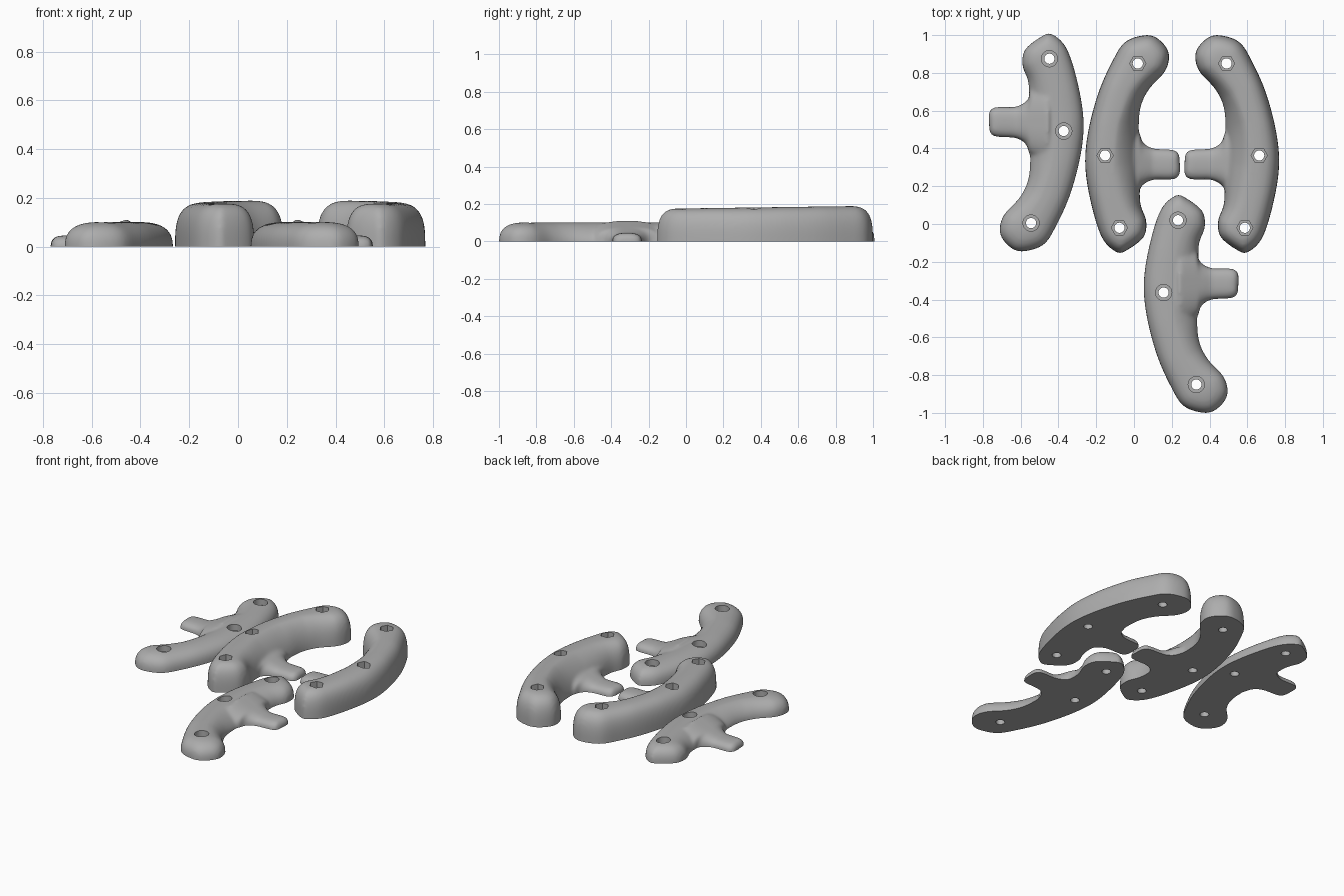
import bpy, bmesh, math
from mathutils import Vector, Matrix

cube = bpy.data.objects.get("Cube")
if cube:
    bpy.data.objects.remove(cube)

# Single matte grey
grey = bpy.data.materials.new("matte_grey")
grey.use_nodes = True
GREY = (0.42, 0.42, 0.42, 1)
grey.diffuse_color = GREY
grey.node_tree.nodes["Principled BSDF"].inputs["Base Color"].default_value = GREY

# Plan of the curved grip, its crest line, the side tab and the bolt holes
GRIP = [(.07, 1), (.14, .97), (.185, .9), (.165, .81), (.08, .715), (.035, .62),
        (.025, .5), (.03, .35), (.03, .2), (.035, .1), (.065, .015), (.05, -.07),
        (-.04, -.14), (-.09, -.15), (-.165, -.08), (-.22, .08), (-.257, .29),
        (-.245, .475), (-.19, .69), (-.115, .86), (-.045, .965)]
CREST = [(.04, .86), (-.05, .7), (-.1, .52), (-.115, .33), (-.1, .15), (-.06, -.03)]
TAB = [(-.08, .5), (.02, .49), (.045, .435), (.1, .4), (.22, .388), (.242, .33),
       (.228, .243), (.1, .234), (.035, .195), (.02, .14), (-.08, .13)]
TAB_CREST = [(-.06, .315), (.19, .315)]
HOLES = [(.02, .85), (-.153, .363), (-.077, -.02)]


def smooth_loop(points, steps=5):
    """Closed Catmull-Rom curve through the points."""
    pts = [Vector(p) for p in points]
    out = []
    for i in range(len(pts)):
        a, b, c, d = (pts[(i + k) % len(pts)] for k in (-1, 0, 1, 2))
        for s in range(steps):
            t = s / steps
            out.append(b + (c - a) * t / 2 + (2 * a - 5 * b + 4 * c - d) * t ** 2 / 2
                       + (3 * b - a - 3 * c + d) * t ** 3 / 2)
    return out


def nearest(p, line):
    """Closest point to p on a polyline."""
    best = None
    for a, b in zip(line, line[1:]):
        a, b = Vector(a), Vector(b)
        t = max(0, min(1, (p - a).dot(b - a) / (b - a).length_squared))
        q = a.lerp(b, t)
        if best is None or (p - q).length < (p - best).length:
            best = q
    return best


def dome(bm, outline, crest, height, power, levels=14):
    """Rounded mound rising from the outline to the crest line."""
    loop = smooth_loop(outline)
    feet = [nearest(p, crest) for p in loop]
    rings = [[bm.verts.new((p.x, p.y, -.06)) for p in loop]]
    for k in range(levels):
        a = math.pi / 2 * k / levels
        ring = []
        for p, f in zip(loop, feet):
            n = power(p)
            q = f.lerp(p, math.cos(a) ** (2 / n))
            ring.append(bm.verts.new((q.x, q.y, height(q) * math.sin(a) ** (2 / n))))
        rings.append(ring)
    for lo, hi in zip(rings, rings[1:]):
        for i in range(len(loop)):
            j = (i + 1) % len(loop)
            bm.faces.new((lo[i], lo[j], hi[j], hi[i]))
    bm.faces.new(rings[0][::-1])
    bm.faces.new(rings[-1])


def apply(obj, kind, **settings):
    mod = obj.modifiers.new(kind.lower(), kind)
    for key, value in settings.items():
        setattr(mod, key, value)
    bpy.context.view_layer.objects.active = obj
    bpy.ops.object.modifier_apply(modifier=mod.name)


def new_object(name, bm):
    mesh = bpy.data.meshes.new(name)
    bm.to_mesh(mesh)
    bm.free()
    obj = bpy.data.objects.new(name, mesh)
    bpy.context.collection.objects.link(obj)
    return obj


def drill(obj, sides, radius, bottom, top):
    """Cut a vertical prism at every hole position."""
    bm = bmesh.new()
    for x, y in HOLES:
        place = Matrix.Translation((x, y, (bottom + top) / 2)) @ Matrix.Rotation(math.pi / 2, 4, 'Z')
        bmesh.ops.create_cone(bm, cap_ends=True, segments=sides, radius1=radius,
                              radius2=radius, depth=top - bottom, matrix=place)
    cutter = new_object("hole_cutter", bm)
    cutter.hide_render = True
    apply(obj, 'BOOLEAN', operation='DIFFERENCE', solver='EXACT', object=cutter)
    bpy.data.objects.remove(cutter)


def make_half(name, height, outer_power, inner_power, recess_sides, recess_floor):
    """Grip and tab blended together, cut flat below, then drilled."""
    def power(p):
        inner = p.x > -.08 and .02 < p.y < .8
        blend = math.sin(math.pi * (p.y - .02) / .78) ** .6 if inner else 0
        return outer_power + (inner_power - outer_power) * blend

    bm = bmesh.new()
    dome(bm, GRIP, CREST, height, power)
    dome(bm, TAB, TAB_CREST, lambda q: .046 + .4 * max(0, .1 - q.x), lambda p: 2.6)
    bmesh.ops.remove_doubles(bm, verts=bm.verts, dist=.0005)
    bmesh.ops.recalc_face_normals(bm, faces=bm.faces)
    obj = new_object(name, bm)
    apply(obj, 'REMESH', mode='VOXEL', voxel_size=.01)
    apply(obj, 'SMOOTH', factor=.5, iterations=10)

    # Flat base
    bm = bmesh.new()
    bm.from_mesh(obj.data)
    cut = bmesh.ops.bisect_plane(bm, geom=bm.verts[:] + bm.edges[:] + bm.faces[:],
                                 plane_co=(0, 0, 0), plane_no=(0, 0, 1), clear_inner=True)
    rim = [e for e in cut["geom_cut"] if isinstance(e, bmesh.types.BMEdge)]
    bmesh.ops.contextual_create(bm, geom=rim)
    bmesh.ops.recalc_face_normals(bm, faces=bm.faces)
    bm.to_mesh(obj.data)
    bm.free()

    # Bolt holes and their recesses
    drill(obj, 24, .027, -.1, .4)
    drill(obj, recess_sides, .043, recess_floor, .4)
    obj.data.materials.clear()
    obj.data.materials.append(grey)
    return obj


def place(obj, sx, sy, dx, dy):
    obj.data.transform(Matrix.Translation((dx, dy, 0)) @ Matrix.Diagonal((sx, sy, 1, 1)))
    if sx * sy < 0:
        obj.data.flip_normals()


def twin(obj, name):
    copy = bpy.data.objects.new(name, obj.data.copy())
    bpy.context.collection.objects.link(copy)
    return copy


# Tall halves with hexagonal nut recesses, low halves with round bolt recesses
tall_right = make_half("tall_grip_right", lambda q: .177 + .014 * q.y, 3.2, 1.5, 6, .12)
tall_left = twin(tall_right, "tall_grip_left")
low_front = make_half("low_grip_front", lambda q: .101, 2.6, 1.5, 32, .06)
low_right = twin(low_front, "low_grip_right")
place(tall_left, -1, 1, .51, 0)
place(low_front, 1, -1, .31, 0)
place(low_right, -1, -1, -.525, .855)

# Smooth shading with crisp hole and base edges
bpy.ops.object.select_all(action='DESELECT')
for part in (tall_right, tall_left, low_front, low_right):
    part.select_set(True)
bpy.context.view_layer.objects.active = tall_right
bpy.ops.object.shade_smooth_by_angle(angle=math.radians(35))
